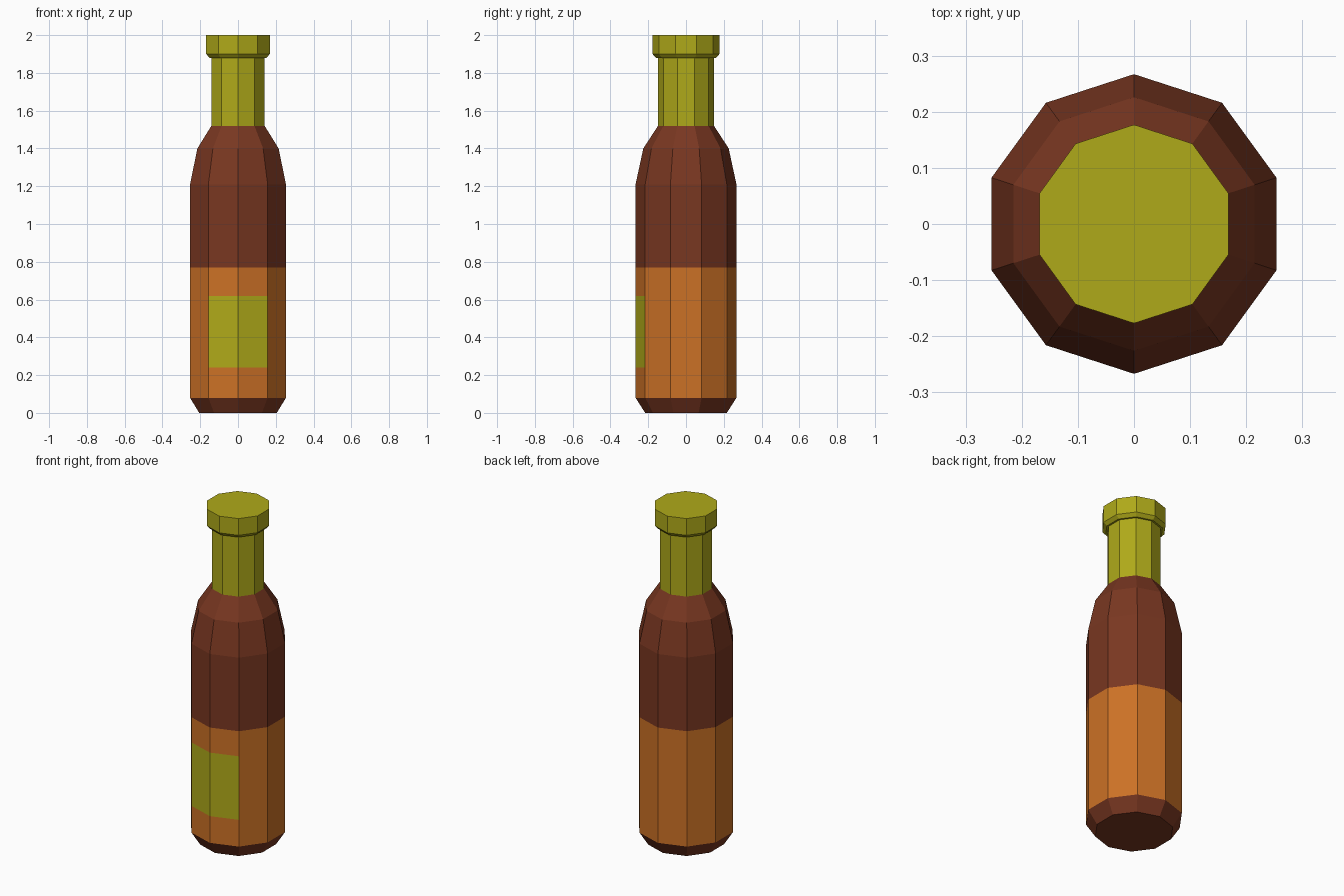
import bpy, bmesh
from math import cos, sin, pi

if "Cube" in bpy.data.objects:
    bpy.data.objects.remove(bpy.data.objects["Cube"])

SIDES = 10


def material(name, rgb):
    m = bpy.data.materials.new(name)
    m.diffuse_color = (*rgb, 1)
    m.use_nodes = True
    m.node_tree.nodes["Principled BSDF"].inputs["Base Color"].default_value = m.diffuse_color
    return m


def lathe(name, profile, mats, close_bottom=False, close_top=False):
    """Turn (radius, z) points into a ten-sided shell with corners on the y axis."""
    bm = bmesh.new()
    rings = []
    for r, z in profile:
        angles = [-pi / 2 + 2 * pi * i / SIDES for i in range(SIDES)]
        rings.append([bm.verts.new((r * cos(a), r * sin(a), z)) for a in angles])
    for low, high in zip(rings, rings[1:]):
        for i in range(SIDES):
            j = (i + 1) % SIDES
            bm.faces.new((low[i], low[j], high[j], high[i]))
    if close_bottom:
        bm.faces.new(rings[0][::-1])
    if close_top:
        bm.faces.new(rings[-1])
    mesh = bpy.data.meshes.new(name)
    bm.to_mesh(mesh)
    bm.free()
    for m in mats:
        mesh.materials.append(m)
    obj = bpy.data.objects.new(name, mesh)
    bpy.context.collection.objects.link(obj)
    return obj


brown = material("brown_glass", (0.19, 0.038, 0.015))
orange = material("orange_paper", (0.60, 0.165, 0.019))
olive = material("olive_foil", (0.43, 0.40, 0.010))

# Glass foot, body and shoulders
lathe("bottle_base", [(0.216, 0), (0.267, 0.08)], [brown], close_bottom=True)
lathe("bottle_shoulder", [(0.267, 0.77), (0.267, 1.21), (0.226, 1.40), (0.148, 1.52)], [brown])

# Wrapped label, with an olive panel on the two front faces
label = lathe("label", [(0.267, 0.08), (0.267, 0.24), (0.267, 0.62), (0.267, 0.77)], [orange, olive])
for face in label.data.polygons:
    if face.center.y < -0.22 and 0.24 < face.center.z < 0.62:
        face.material_index = 1

# Foil neck and flared cap
lathe("neck", [(0.148, 1.52), (0.148, 1.88)], [olive])
lathe("cap", [(0.148, 1.88), (0.159, 1.88), (0.177, 1.90), (0.177, 2.0)], [olive], close_top=True)
